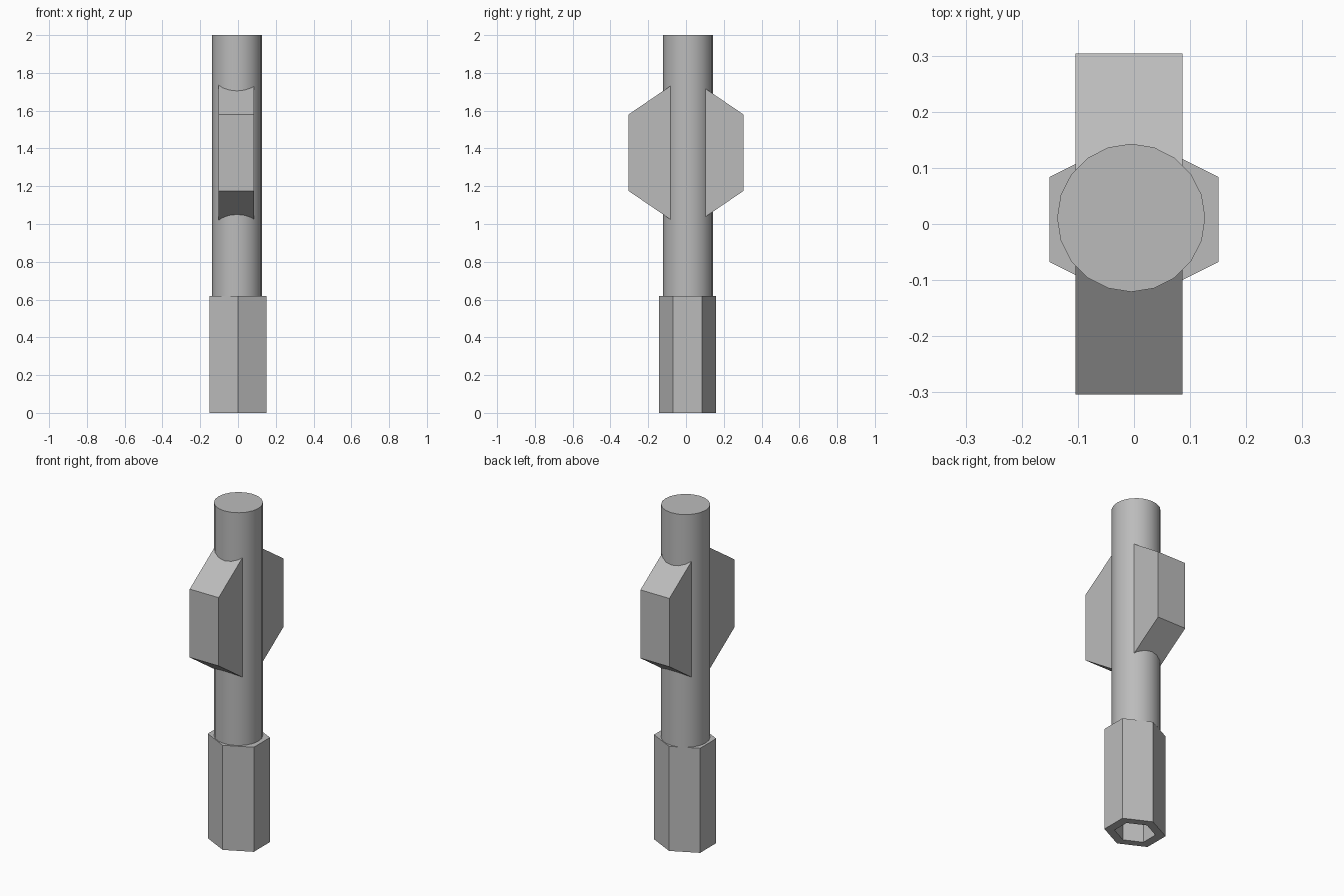
import bpy
import bmesh
import math

cube = bpy.data.objects.get("Cube")
if cube:
    bpy.data.objects.remove(cube, do_unlink=True)

grey = bpy.data.materials.new("plain grey")
grey.use_nodes = True
colour = (0.5, 0.5, 0.5, 1)
grey.diffuse_color = colour
grey.node_tree.nodes["Principled BSDF"].inputs["Base Color"].default_value = colour


def polygon(sides, rx, ry, cx, cy):
    """Outline with a corner on the +y axis."""
    step = 2 * math.pi / sides
    return [(cx + rx * math.sin(i * step), cy + ry * math.cos(i * step))
            for i in range(sides)]


def loft(name, rings):
    """Skin a closed solid through matching rings of points."""
    bm = bmesh.new()
    loops = [[bm.verts.new(p) for p in ring] for ring in rings]
    n = len(loops[0])
    for a, b in zip(loops, loops[1:]):
        for i in range(n):
            j = (i + 1) % n
            bm.faces.new((a[i], a[j], b[j], b[i]))
    bm.faces.new(loops[0])
    bm.faces.new(loops[-1])
    bmesh.ops.recalc_face_normals(bm, faces=bm.faces)
    mesh = bpy.data.meshes.new(name)
    bm.to_mesh(mesh)
    bm.free()
    mesh.materials.append(grey)
    obj = bpy.data.objects.new(name, mesh)
    bpy.context.collection.objects.link(obj)
    return obj


def at_height(outline, z):
    return [(x, y, z) for x, y in outline]


# Hexagonal base with a hexagonal socket in its underside
hexagon_rx = 0.151 / math.sin(math.pi / 3)
outer = polygon(6, hexagon_rx, 0.151, 0, 0.008)
inner = polygon(6, hexagon_rx * 0.67, 0.151 * 0.67, 0, 0.008)
base_top = 0.62
loft("hex_socket_base", [at_height(inner, 0.5), at_height(inner, 0),
                         at_height(outer, 0), at_height(outer, base_top)])

# Round shaft
circle = polygon(20, 0.132, 0.132, -0.005, 0.011)
shaft = loft("shaft", [at_height(circle, base_top), at_height(circle, 2)])
bpy.ops.object.select_all(action="DESELECT")
shaft.select_set(True)
bpy.context.view_layer.objects.active = shaft
bpy.ops.object.shade_smooth_by_angle(angle=math.radians(30))

# Pair of tapered fins, front and back, rooted inside the shaft
fin_half = [(0.304, 1.175), (0.304, 1.58), (0, 1.787), (0, 0.968)]
for name, side in (("front_fin", -1), ("back_fin", 1)):
    loft(name, [[(x, side * y, z) for y, z in fin_half]
                for x in (-0.104, 0.086)])
